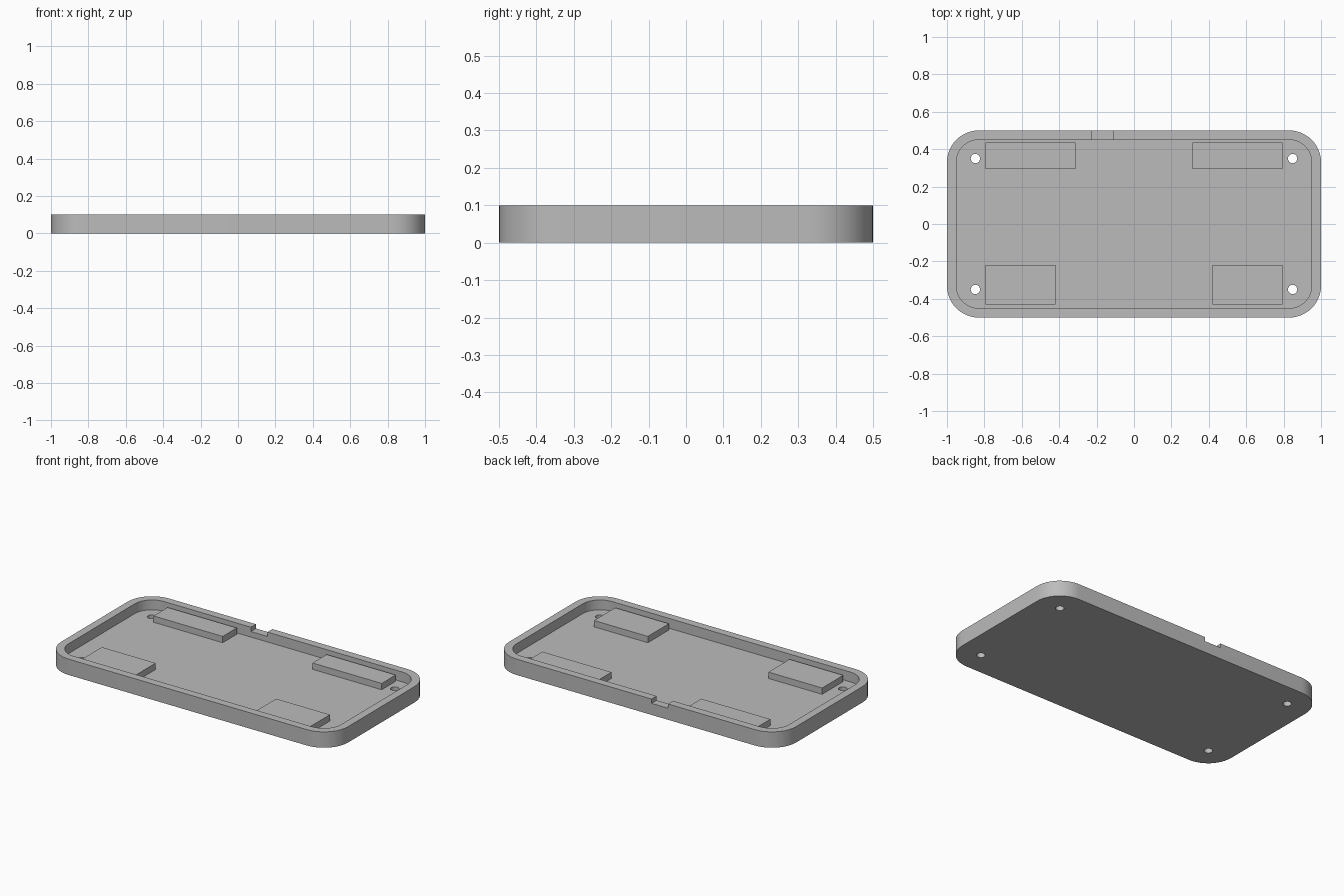
import bpy
import bmesh
from math import cos, sin, pi, radians

cube = bpy.data.objects.get("Cube")
if cube:
    bpy.data.objects.remove(cube, do_unlink=True)

HEIGHT, FLOOR, WALL, RADIUS = 0.1, 0.038, 0.05, 0.17

grey = bpy.data.materials.new("plain grey")
grey.use_nodes = True
colour = (0.5, 0.5, 0.5, 1)
grey.diffuse_color = colour
grey.node_tree.nodes["Principled BSDF"].inputs["Base Color"].default_value = colour


def prism(name, outline, z0, z1):
    """Upright solid with the given outline."""
    bm = bmesh.new()
    base = bm.faces.new([bm.verts.new((x, y, z0)) for x, y in outline])
    top = bmesh.ops.extrude_face_region(bm, geom=[base])["geom"]
    verts = [v for v in top if isinstance(v, bmesh.types.BMVert)]
    bmesh.ops.translate(bm, verts=verts, vec=(0, 0, z1 - z0))
    bmesh.ops.recalc_face_normals(bm, faces=bm.faces)
    mesh = bpy.data.meshes.new(name)
    bm.to_mesh(mesh)
    bm.free()
    mesh.materials.append(grey)
    obj = bpy.data.objects.new(name, mesh)
    bpy.context.collection.objects.link(obj)
    return obj


def box(x0, x1, y0, y1):
    return [(x0, y0), (x1, y0), (x1, y1), (x0, y1)]


def rounded(hx, hy, r, steps=12):
    """Rounded rectangle centred on the origin."""
    points = []
    for i, (sx, sy) in enumerate([(1, 1), (-1, 1), (-1, -1), (1, -1)]):
        for k in range(steps + 1):
            a = (i + k / steps) * pi / 2
            points.append((sx * (hx - r) + r * cos(a), sy * (hy - r) + r * sin(a)))
    return points


def circle(cx, cy, r, n=24):
    return [(cx + r * cos(2 * pi * i / n), cy + r * sin(2 * pi * i / n)) for i in range(n)]


def select(obj):
    bpy.ops.object.select_all(action="DESELECT")
    obj.select_set(True)
    bpy.context.view_layer.objects.active = obj


def cut(obj, cutter):
    cutter.hide_render = True
    mod = obj.modifiers.new("cut", "BOOLEAN")
    mod.operation = "DIFFERENCE"
    mod.solver = "EXACT"
    mod.object = cutter
    select(obj)
    bpy.ops.object.modifier_apply(modifier=mod.name)
    bpy.data.objects.remove(cutter, do_unlink=True)


# Tray body: rounded slab with a pocket, a notch in the back rim and screw holes
tray = prism("tray", rounded(1, 0.5, RADIUS), 0, HEIGHT)
cut(tray, prism("pocket_cutter", rounded(1 - WALL, 0.5 - WALL, RADIUS - WALL), FLOOR, 0.2))
cut(tray, prism("notch_cutter", box(-0.225, -0.11, 0.4, 0.6), 0.073, 0.2))
for sx in (-1, 1):
    for sy in (-1, 1):
        cut(tray, prism("hole_cutter", circle(sx * 0.848, sy * 0.35, 0.025), -0.1, 0.2))
select(tray)
bpy.ops.object.shade_smooth_by_angle(angle=radians(30))

# Raised pads on the floor, mirrored left and right
for side, s in (("left", 1), ("right", -1)):
    for place, x0, y0, y1 in (("back", 0.313, 0.295, 0.435), ("front", 0.42, -0.43, -0.22)):
        x_lo, x_hi = sorted((s * x0, s * 0.795))
        prism(f"{place}_{side}_pad", box(x_lo, x_hi, y0, y1), FLOOR - 0.005, 0.078)
